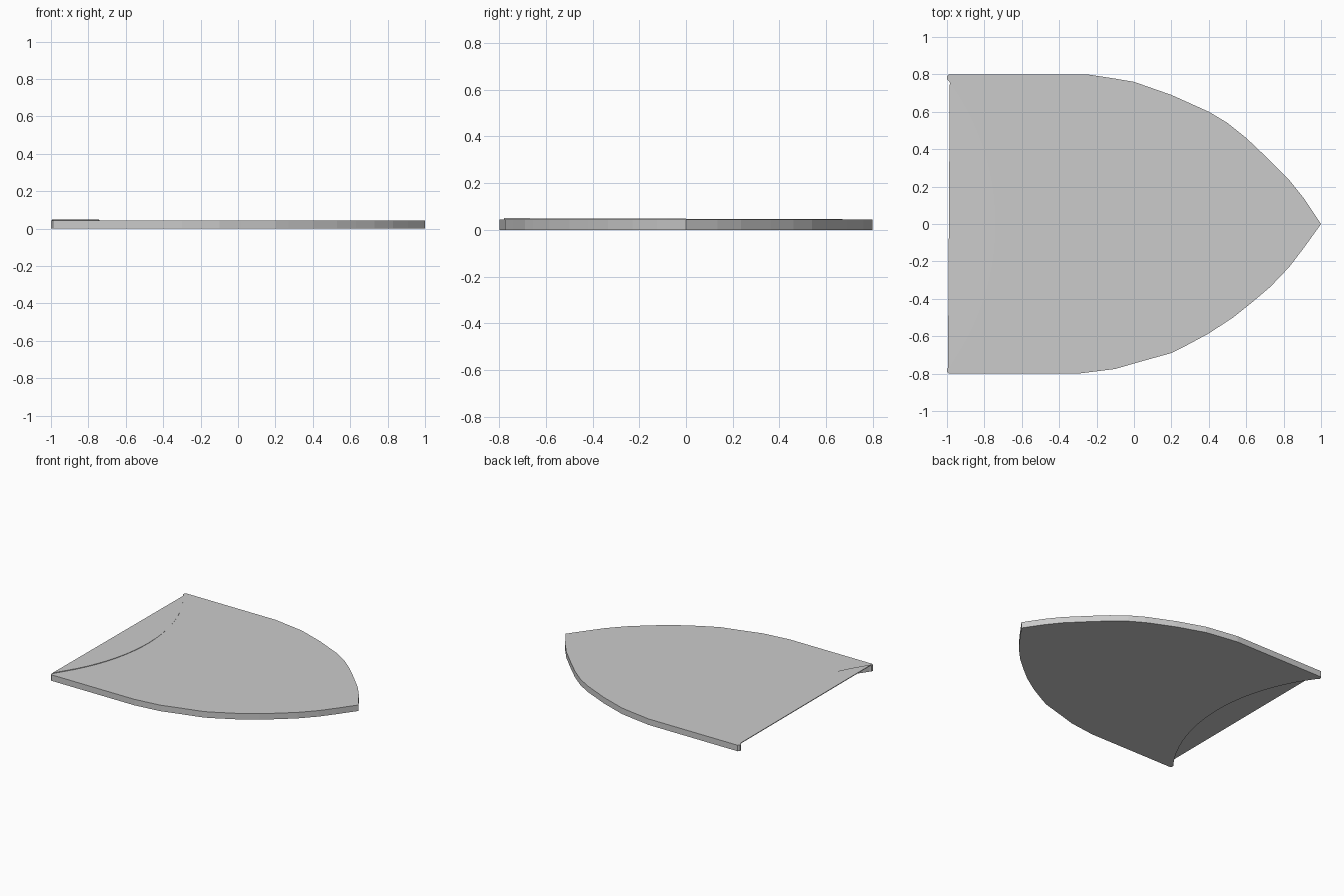
import bpy, bmesh, math

if "Cube" in bpy.data.objects:
    bpy.data.objects.remove(bpy.data.objects["Cube"])


def prism(name, outline, bottom, top):
    """Solid from a flat outline; bottom and top give z at each (x, y)."""
    bm = bmesh.new()
    lo = [bm.verts.new((x, y, bottom(x, y))) for x, y in outline]
    hi = [bm.verts.new((x, y, top(x, y))) for x, y in outline]
    n = len(outline)
    bm.faces.new(lo[::-1])
    bm.faces.new(hi)
    for i in range(n):
        j = (i + 1) % n
        bm.faces.new((lo[i], lo[j], hi[j], hi[i]))
    bmesh.ops.triangulate(bm, faces=[f for f in bm.faces if len(f.verts) > 4])
    bmesh.ops.recalc_face_normals(bm, faces=bm.faces[:])
    mesh = bpy.data.meshes.new(name)
    bm.to_mesh(mesh)
    bm.free()
    obj = bpy.data.objects.new(name, mesh)
    bpy.context.collection.objects.link(obj)
    return obj


def arc(half_width, depth, x0, count):
    """Circular arc bulging toward +x, from +y to -y."""
    r = (half_width ** 2 + depth ** 2) / (2 * depth)
    a = math.asin(half_width / r)
    return [(x0 + depth - r + r * math.cos(t), r * math.sin(t))
            for t in (a - 2 * a * i / count for i in range(count + 1))]


# Pointed plate with a curved bay in its straight end
front_side = [(-0.99, -0.8), (-0.3, -0.8), (-0.1, -0.775), (0.02, -0.74),
              (0.2, -0.69), (0.27, -0.655), (0.4, -0.585), (0.53, -0.5),
              (0.63, -0.42), (0.73, -0.335), (0.83, -0.23), (0.91, -0.125)]
back_side = [(1, 0), (0.91, 0.135), (0.83, 0.235), (0.7, 0.365), (0.6, 0.46),
             (0.5, 0.54), (0.4, 0.6), (0.2, 0.69), (0, 0.76), (-0.1, 0.777),
             (-0.25, 0.8), (-0.99, 0.8), (-1, 0.79), (-1, 0.775)]
bay = arc(0.765, 0.25, -0.99, 20)
plate = prism("plate", front_side + back_side + bay + [(-1, -0.775), (-1, -0.79)],
              lambda x, y: 0, lambda x, y: 0.045)

# Thin, slightly tilted cover sheet over the bay
lid_edge = [(-0.985, 0.76)] + bay[1:-1] + [(-0.995, -0.78)]
cover = prism("bay_cover", lid_edge[::-1],
              lambda x, y: 0.0425 - 0.003 * y, lambda x, y: 0.0475 - 0.0032 * y)
